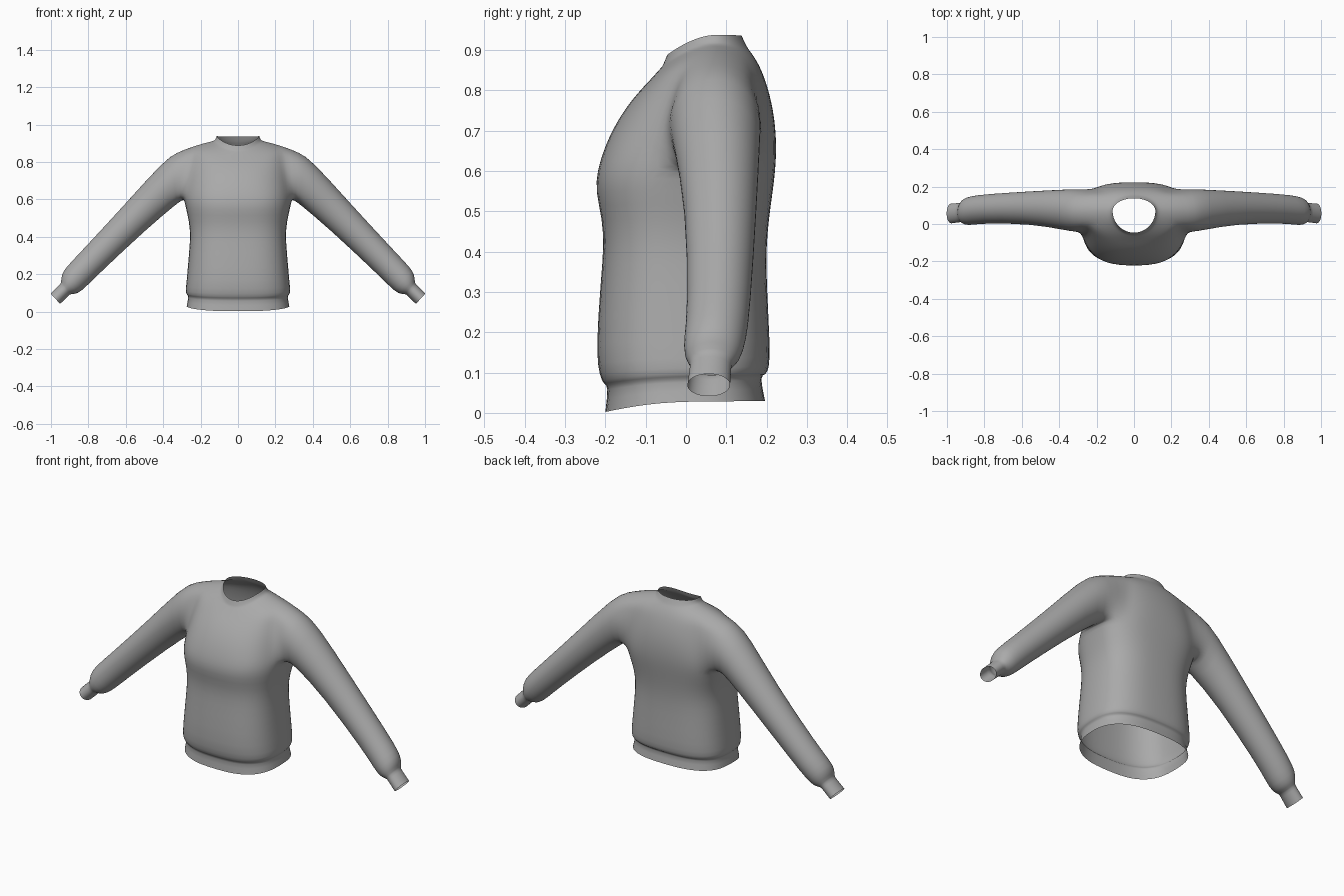
import bpy, bmesh, math

if "Cube" in bpy.data.objects:
    bpy.data.objects.remove(bpy.data.objects["Cube"])

N = 32              # columns around the body
LO, STEPS = 9, 6    # first body row of the armhole, and its number of rows
FRONT, BACK = 2, 4  # armhole columns in front of / behind the side line

# Body rings: half width, side z, front y, front z, back y, back z
HEM_TO_ARMPIT = [
    (.276, .028, -.201, .002, .197, .030),   # hem edge
    (.264, .085, -.193, .068, .183, .094),   # hem seam
    (.274, .088, -.204, .070, .198, .093),
    (.282, .105, -.215, .090, .207, .110),
    (.276, .160, -.225, .150, .210, .160),
    (.261, .330, -.212, .330, .200, .330),
    (.256, .410, -.205, .410, .200, .410),   # waist
    (.262, .480, -.208, .480, .206, .480),
    (.281, .560, -.226, .550, .216, .550),   # chest
]
ARMPIT = (.290, .610, -.221, .600, .222, .600)
MID = (.275, .745, -.172, .722, .220, .728)
SHOULDER = (.255, .881, -.090, .825, .190, .845)
NECK = [
    (.190, .899, -.072, .845, .175, .875),
    (.140, .911, -.061, .857, .160, .896),
    (.122, .917, -.058, .861, .152, .906),   # collar seam
    (.115, .938, -.047, .888, .138, .936),   # collar edge
]

# Sleeve rings: top x, top z, bottom x, bottom z, front y, back y
SLEEVE = [
    (.325, .857, .300, .592, -.045, .188),
    (.395, .811, .325, .578, -.036, .186),
    (.602, .577, .490, .440, .000, .176),
    (.852, .308, .745, .200, .004, .160),
    (.920, .237, .813, .132, -.006, .150),
    (.945, .198, .858, .093, -.006, .138),
    (.945, .154, .897, .094, .010, .115),    # cuff seam
    (.950, .149, .902, .089, .010, .113),
    (1.002, .097, .951, .041, .003, .110),   # cuff edge
]


def curve_through(a, b, c, t):
    """Parabola through three rings at t = 0, 0.5 and 1."""
    wa, wb, wc = (1 - t) * (1 - 2 * t), 4 * t * (1 - t), t * (2 * t - 1)
    return tuple(wa * p + wb * q + wc * r for p, q, r in zip(a, b, c))


def spow(v, p):
    return math.copysign(abs(v) ** p, v)


def body_ring(bm, hw, zs, yf, zf, yb, zb):
    """Rounded-square loop with separate front and back depths."""
    e = 2 / (2 + .7 * min(1, max(0, (.93 - zs) / .3)))
    ys = min(.07, max(0, (zs - .44) * .3))
    ring = []
    for j in range(N):
        a = 2 * math.pi * j / N
        c, s = spow(math.cos(a), e), spow(math.sin(a), e)
        ye, ze = (yb, zb) if s > 0 else (yf, zf)
        t = abs(s)
        ring.append(bm.verts.new((hw * c, ys + (ye - ys) * t, zs + (ze - zs) * t ** 1.7)))
    return ring


def sleeve_ring(bm, side, count, tx, tz, bx, bz, yf, yb):
    """Oval loop starting at its lower front, running under the arm to the back."""
    ring = []
    for i in range(count):
        a = math.radians(225) + 2 * math.pi * i / count
        k, h = math.sin(a) / 2, (yb - yf) / 2
        ring.append(bm.verts.new((side * ((tx + bx) / 2 + (tx - bx) * k),
                                  (yf + yb) / 2 + h * math.cos(a),
                                  (tz + bz) / 2 + (tz - bz) * k)))
    return ring


def bridge(bm, a, b, skip=()):
    for j in range(len(a)):
        if j not in skip:
            k = (j + 1) % len(a)
            bm.faces.new((a[j], a[k], b[k], b[j]))


bm = bmesh.new()

# Body tube, leaving out the armholes
armhole = [curve_through(ARMPIT, MID, SHOULDER, i / STEPS) for i in range(STEPS + 1)]
rows = [body_ring(bm, *r) for r in HEM_TO_ARMPIT + armhole + NECK]
right = [j % N for j in range(-FRONT, BACK)]
left = [(N // 2 - 1 - j) % N for j in range(-FRONT, BACK)]
HI = LO + STEPS
for r in range(len(rows) - 1):
    bridge(bm, rows[r], rows[r + 1], right + left if LO <= r < HI else ())

# Sleeves grown out of the armhole edges
for side in (1, -1):
    def col(j):
        return (j if side > 0 else N // 2 - j) % N
    loop = [rows[LO][col(j)] for j in range(-FRONT, BACK)]
    loop += [rows[r][col(BACK)] for r in range(LO, HI)]
    loop += [rows[HI][col(j)] for j in range(BACK, -FRONT, -1)]
    loop += [rows[r][col(-FRONT)] for r in range(HI, LO, -1)]
    for r in SLEEVE:
        ring = sleeve_ring(bm, side, len(loop), *r)
        bridge(bm, loop, ring)
        loop = ring

# Drop vertices inside the armholes and soften the shoulder joins
bmesh.ops.delete(bm, geom=[v for v in bm.verts if not v.link_faces], context='VERTS')
joins = [v for v in bm.verts if .22 < abs(v.co.x) < .36 and .58 < v.co.z < .9]
bmesh.ops.smooth_vert(bm, verts=joins, factor=.4, use_axis_x=True, use_axis_y=True, use_axis_z=True)

# Consistent normals, with the chest facing forward
bmesh.ops.recalc_face_normals(bm, faces=bm.faces)
chest = min(bm.faces, key=lambda f: f.calc_center_median().y)
if chest.normal.y > 0:
    bmesh.ops.reverse_faces(bm, faces=bm.faces)

mesh = bpy.data.meshes.new("sweater")
bm.to_mesh(mesh)
bm.free()
for p in mesh.polygons:
    p.use_smooth = True

fabric = bpy.data.materials.new("grey_fabric")
fabric.diffuse_color = (.4, .4, .4, 1)
fabric.use_nodes = True
fabric.node_tree.nodes["Principled BSDF"].inputs["Base Color"].default_value = fabric.diffuse_color
mesh.materials.append(fabric)

sweater = bpy.data.objects.new("sweater", mesh)
bpy.context.collection.objects.link(sweater)
sub = sweater.modifiers.new("smooth", 'SUBSURF')
sub.levels = sub.render_levels = 1
